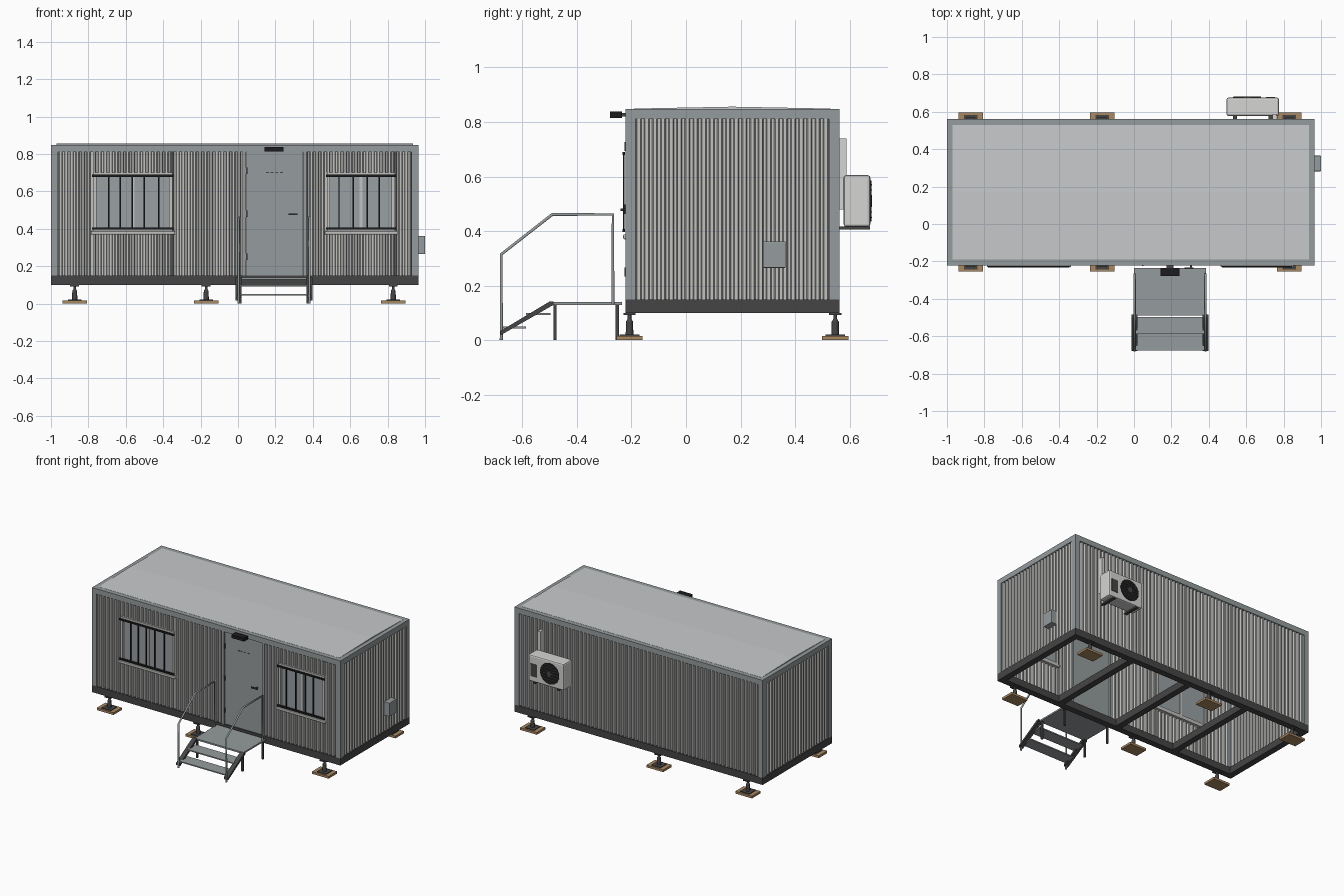
import bpy, bmesh, math
from mathutils import Vector

if "Cube" in bpy.data.objects:
    bpy.data.objects.remove(bpy.data.objects["Cube"])


def material(name, *rgb):
    m = bpy.data.materials.new(name)
    m.diffuse_color = (*rgb, 1)
    m.use_nodes = True
    m.node_tree.nodes["Principled BSDF"].inputs["Base Color"].default_value = m.diffuse_color
    return m


FRAME = material("frame grey", 0.30, 0.33, 0.34)
WALL = material("wall light grey", 0.54, 0.54, 0.53)
ROOF = material("roof grey", 0.58, 0.59, 0.60)
DARK = material("dark steel", 0.06, 0.06, 0.06)
BLACK = material("black", 0.012, 0.012, 0.013)
GLASS = material("glass grey", 0.32, 0.35, 0.37)
WOOD = material("wood", 0.40, 0.25, 0.12)
WHITE = material("unit white", 0.66, 0.66, 0.65)


def finish(name, bm, mat):
    me = bpy.data.meshes.new(name)
    bmesh.ops.recalc_face_normals(bm, faces=bm.faces)
    bm.to_mesh(me)
    bm.free()
    me.materials.append(mat)
    ob = bpy.data.objects.new(name, me)
    bpy.context.collection.objects.link(ob)
    return ob


def box(name, x0, x1, y0, y1, z0, z1, mat, bevel=0):
    bm = bmesh.new()
    bmesh.ops.create_cube(bm, size=1)
    for v in bm.verts:
        v.co = ((x0 + x1) / 2 + v.co.x * (x1 - x0), (y0 + y1) / 2 + v.co.y * (y1 - y0),
                (z0 + z1) / 2 + v.co.z * (z1 - z0))
    ob = finish(name, bm, mat)
    if bevel:
        mod = ob.modifiers.new("bevel", 'BEVEL')
        mod.width, mod.segments = bevel, 2
    return ob


def cylinder(name, loc, r1, r2, depth, mat, axis='Z', seg=16):
    bm = bmesh.new()
    bmesh.ops.create_cone(bm, cap_ends=True, segments=seg, radius1=r1, radius2=r2, depth=depth)
    for v in bm.verts:
        c = v.co.copy()
        v.co = Vector(loc) + (Vector((c.x, c.z, c.y)) if axis == 'Y' else c)
    ob = finish(name, bm, mat)
    for p in ob.data.polygons:
        p.use_smooth = len(p.vertices) == 4
    return ob


def prism(name, profile, x0, x1, mat):
    """Extrude a (y, z) outline along x."""
    bm = bmesh.new()
    face = bm.faces.new([bm.verts.new((x0, y, z)) for y, z in profile])
    ext = bmesh.ops.extrude_face_region(bm, geom=[face])
    for v in ext['geom']:
        if isinstance(v, bmesh.types.BMVert):
            v.co.x = x1
    return finish(name, bm, mat)


PITCH = 0.0298


def wall(name, axis, a0, a1, z0, z1, outer, inner):
    """Trapezoidal corrugated sheet running along x or y."""
    steps = [(0, outer), (0.36, outer), (0.5, inner), (0.86, inner)]
    pts = [(a0, inner)]
    for i in range(math.floor(a0 / PITCH), math.ceil(a1 / PITCH)):
        pts += [((i + f) * PITCH, d) for f, d in steps if a0 < (i + f) * PITCH < a1]
    pts.append((a1, inner))
    bm = bmesh.new()
    cols = []
    for a, d in pts:
        x, y = (a, d) if axis == 'x' else (d, a)
        cols.append([bm.verts.new((x, y, z)) for z in (z0, z1)])
    for p, q in zip(cols, cols[1:]):
        bm.faces.new((p[0], q[0], q[1], p[1]))
    ob = finish(name, bm, WALL)
    mod = ob.modifiers.new("thickness", 'SOLIDIFY')
    mod.thickness, mod.offset = 0.002, 0


X0, X1, Y0, Y1 = -1.0, 0.965, -0.222, 0.562
ZB, ZF, ZR, ZT = 0.10, 0.15, 0.81, 0.848
P = 0.037

# Base frame with cross beams, open between them
for n, y in (("front", Y0), ("back", Y1 - 0.045)):
    box(n + "_base_beam", X0, X1, y, y + 0.045, ZB, ZF, DARK)
for i in range(5):
    x = X0 + i * (X1 - X0 - 0.045) / 4
    box("cross_beam", x, x + 0.045, Y0 + 0.045, Y1 - 0.045, ZB, ZF, DARK)

# Corner posts and top rails
for x in (X0, X1 - P):
    for y in (Y0, Y1 - P):
        box("corner_post", x, x + P, y, y + P, ZF, ZR, FRAME)
    box("side_top_rail", x, x + P, Y0 + P, Y1 - P, ZR, ZT, FRAME)
for y in (Y0, Y1 - P):
    box("long_top_rail", X0, X1, y, y + P, ZR, ZT, FRAME)

# Roof with a shallow ridge
ry0, ry1 = Y0 + 0.032, Y1 - 0.032
prism("roof_panel", [(ry0, 0.835), (ry1, 0.835), (ry1, 0.849), (0.17, 0.856), (ry0, 0.849)],
      X0 + 0.03, X1 - 0.03, ROOF)

# Corrugated back and side walls
wall("back_wall", 'x', X0 + P, X1 - P, ZF, ZR, Y1 - 0.005, Y1 - 0.019)
wall("left_wall", 'y', Y0 + P, Y1 - P, ZF, ZR, X0 + 0.005, X0 + 0.019)
wall("right_wall", 'y', Y0 + P, Y1 - P, ZF, ZR, X1 - 0.005, X1 - 0.019)

# Front wall around windows and door
DX0, DX1 = 0.025, 0.365
YO, YI = Y0 + 0.005, Y0 + 0.019
WZ0, WZ1 = 0.385, 0.702
for a, b, w0, w1, bars in ((X0 + P, DX0, -0.775, -0.35, (-0.69, -0.63, -0.565, -0.5, -0.425)),
                           (DX1, X1 - P, 0.475, 0.84, (0.54, 0.615, 0.69, 0.755))):
    wall("front_wall_left_of_window", 'x', a, w0, ZF, ZR, YO, YI)
    wall("front_wall_right_of_window", 'x', w1, b, ZF, ZR, YO, YI)
    wall("front_wall_below_window", 'x', w0, w1, ZF, WZ0, YO, YI)
    wall("front_wall_above_window", 'x', w0, w1, WZ1, ZR, YO, YI)
    # Window frame, glass, mullion, sill
    for x in (w0, w1 - 0.018):
        box("window_jamb", x, x + 0.018, Y0, Y0 + 0.03, WZ0, WZ1, WALL)
    for z in (WZ0, WZ1 - 0.015):
        box("window_rail", w0, w1, Y0, Y0 + 0.03, z, z + 0.015, WALL)
    box("window_glass", w0 + 0.01, w1 - 0.01, Y0 + 0.014, Y0 + 0.02, WZ0, WZ1, GLASS)
    mid = (w0 + w1) / 2
    box("window_mullion", mid - 0.008, mid + 0.008, Y0 + 0.008, Y0 + 0.025, WZ0, WZ1, WALL)
    box("window_sill", w0 - 0.012, w1 + 0.014, Y0 - 0.008, Y0 + 0.035, 0.370, 0.388, WALL, 0.004)
    # Security bars
    for z in (0.402, 0.684):
        box("window_cross_bar", w0 - 0.005, w1 + 0.005, Y0 - 0.01, Y0 - 0.002, z - 0.006, z + 0.006, BLACK)
    for x in bars:
        box("window_bar", x - 0.004, x + 0.004, Y0 - 0.009, Y0 - 0.003, 0.40, 0.686, BLACK)

# Door with frame, hinges, handle and vent slots
for x in (DX0, DX1 - 0.018):
    box("door_jamb", x, x + 0.018, Y0, Y0 + 0.035, ZF, ZR, FRAME)
box("door_leaf", DX0 + 0.02, DX1 - 0.02, Y0 + 0.008, Y0 + 0.026, ZF, ZR, FRAME)
for z in (0.25, 0.48, 0.71):
    box("door_hinge", 0.044, 0.052, Y0 - 0.003, Y0 + 0.01, z - 0.017, z + 0.017, DARK)
box("door_handle", 0.27, 0.318, Y0 - 0.018, Y0 - 0.011, 0.474, 0.483, DARK)
box("door_handle_stem", 0.30, 0.31, Y0 - 0.012, Y0 + 0.01, 0.474, 0.483, DARK)
for i in range(4):
    box("door_vent", 0.15 + i * 0.025, 0.165 + i * 0.025, Y0 + 0.006, Y0 + 0.009, 0.70, 0.704, DARK)

# Lamp above the door
box("door_lamp", 0.142, 0.242, -0.278, -0.234, 0.814, 0.838, BLACK)
box("lamp_bracket", 0.175, 0.21, -0.236, Y0, 0.82, 0.832, DARK)

# Electrical box on the right wall
box("electrical_box", X1 - 0.02, 1.0, 0.282, 0.365, 0.265, 0.362, FRAME, 0.003)

# Air conditioner on the back
box("air_conditioner", 0.495, 0.775, 0.578, 0.676, 0.415, 0.605, WHITE, 0.01)
cylinder("fan_opening", (0.605, 0.677, 0.51), 0.075, 0.075, 0.004, BLACK, 'Y', 32)
cylinder("fan_hub", (0.605, 0.680, 0.51), 0.018, 0.018, 0.005, DARK, 'Y')
for i in range(7):
    dz = (i - 3) * 0.02
    w = math.sqrt(0.074 ** 2 - dz ** 2)
    box("fan_grille_bar", 0.605 - w, 0.605 + w, 0.678, 0.681, 0.508 + dz, 0.512 + dz, DARK)
box("side_vent", 0.705, 0.755, 0.674, 0.679, 0.455, 0.545, DARK)
for x in (0.53, 0.72):
    box("unit_bracket", x, x + 0.02, Y1 - 0.015, 0.675, 0.405, 0.416, DARK)
box("unit_pipe_cover", 0.74, 0.762, Y1 - 0.01, 0.588, 0.48, 0.74, WHITE)

# Jacks on wooden pads
for x in (-0.873, -0.17, 0.83):
    for y in (-0.207, 0.547):
        box("wood_pad", x - 0.066, x + 0.066, y - 0.048, y + 0.048, 0, 0.016, WOOD)
        box("jack_foot", x - 0.036, x + 0.036, y - 0.036, y + 0.036, 0.016, 0.021, DARK)
        cylinder("jack_body", (x, y, 0.045), 0.014, 0.013, 0.048, DARK)
        cylinder("jack_collar", (x, y, 0.073), 0.013, 0.007, 0.01, DARK)
        cylinder("jack_screw", (x, y, 0.086), 0.007, 0.007, 0.02, DARK)
        box("jack_head", x - 0.024, x + 0.024, y - 0.022, y + 0.022, 0.093, 0.1, DARK)


# Handrail tube
def tube(name, x, pts, r, mat):
    cu = bpy.data.curves.new(name, 'CURVE')
    cu.dimensions = '3D'
    cu.bevel_depth, cu.bevel_resolution, cu.use_fill_caps = r, 1, True
    sp = cu.splines.new('POLY')
    sp.points.add(len(pts) - 1)
    for p, (y, z) in zip(sp.points, pts):
        p.co = (x, y, z, 1)
    cu.materials.append(mat)
    bpy.context.collection.objects.link(bpy.data.objects.new(name, cu))


# Entrance steps
box("landing", 0.0, 0.385, -0.49, -0.235, 0.129, 0.14, FRAME)
for y, z in ((-0.677, 0.043), (-0.587, 0.092)):
    box("step_tread", 0.01, 0.375, y, y + 0.09, z, z + 0.008, FRAME)
for x, s in ((0.003, 1), (0.382, -1)):
    prism("stringer", [(-0.68, 0.018), (-0.68, 0.034), (-0.5, 0.142), (-0.485, 0.142), (-0.485, 0.13)],
          x - 0.016, x + 0.016, DARK)
    for y in (-0.48, -0.252):
        box("landing_leg", x + s * 0.01 - 0.006, x + s * 0.01 + 0.006, y - 0.006, y + 0.006, 0, 0.13, DARK)
    tube("handrail", x, [(-0.677, 0), (-0.677, 0.315), (-0.49, 0.461), (-0.268, 0.461), (-0.268, 0.135)],
         0.0065, FRAME)
